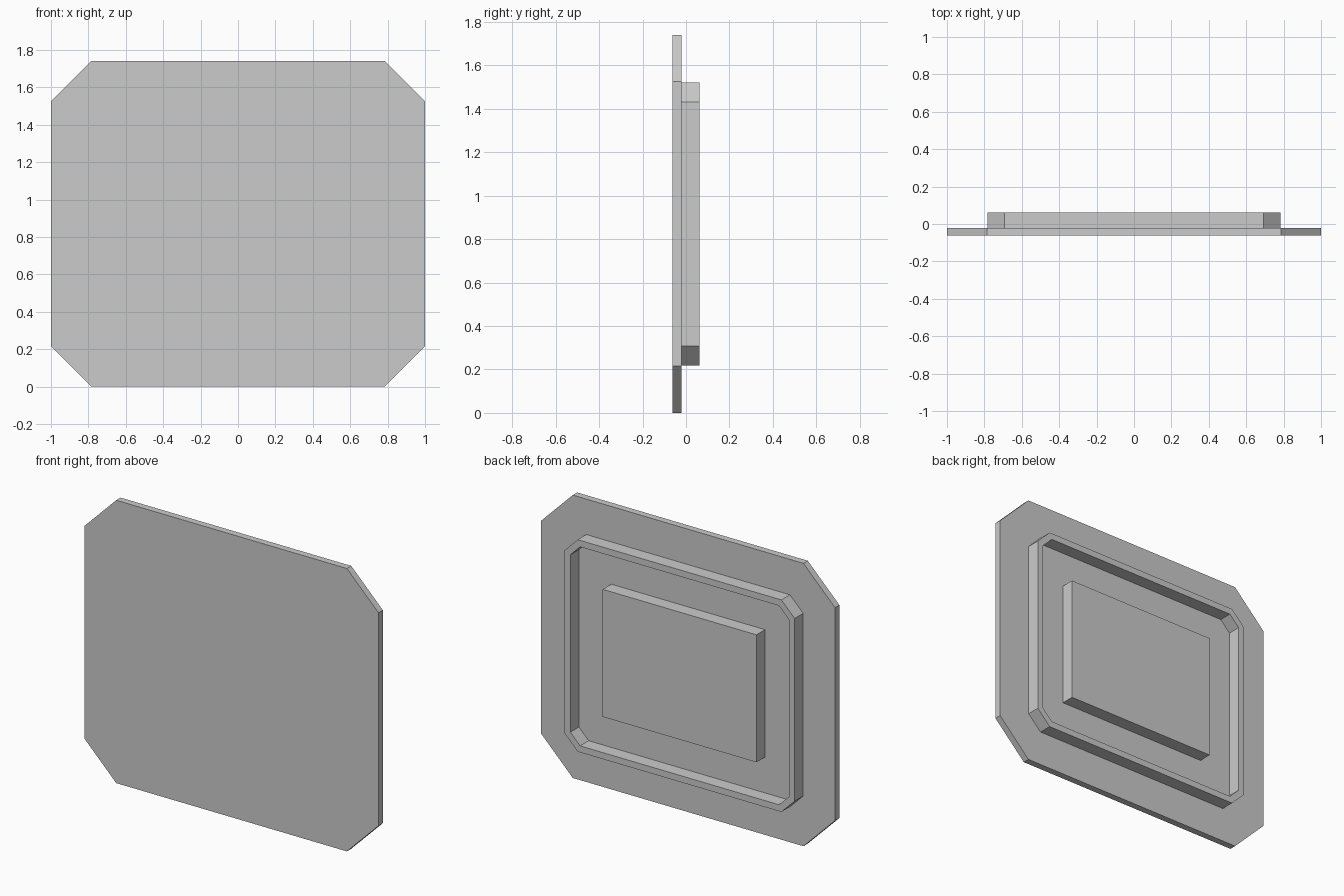
import bpy
import bmesh

cube = bpy.data.objects.get("Cube")
if cube:
    bpy.data.objects.remove(cube, do_unlink=True)

# Single grey finish
grey = bpy.data.materials.new("light_grey")
grey.use_nodes = True
colour = (0.6, 0.6, 0.6, 1.0)
grey.diffuse_color = colour
grey.node_tree.nodes["Principled BSDF"].inputs["Base Color"].default_value = colour

MID_Z = 0.87
FRONT, FACE, BACK = -0.0625, -0.0205, 0.0625


def outline(half_w, half_h, cut):
    """Rectangle outline with clipped corners, as (x, z) points."""
    if cut == 0:
        return [(-half_w, -half_h), (half_w, -half_h), (half_w, half_h), (-half_w, half_h)]
    w, h = half_w - cut, half_h - cut
    return [(-w, -half_h), (w, -half_h), (half_w, -h), (half_w, h),
            (w, half_h), (-w, half_h), (-half_w, h), (-half_w, -h)]


def panel(name, y0, y1, outer, inner=None):
    """Extrude an outline from y0 to y1, optionally with a matching hole."""
    bm = bmesh.new()

    def loop(points, y):
        return [bm.verts.new((x, y, z + MID_Z)) for x, z in points]

    def bridge(a, b):
        for i in range(len(a)):
            j = (i + 1) % len(a)
            bm.faces.new((a[i], a[j], b[j], b[i]))

    front, back = loop(outer, y0), loop(outer, y1)
    bridge(front, back)
    if inner:
        hole_front, hole_back = loop(inner, y0), loop(inner, y1)
        bridge(hole_front, hole_back)
        bridge(front, hole_front)
        bridge(back, hole_back)
    else:
        bm.faces.new(front)
        bm.faces.new(back)
    bmesh.ops.recalc_face_normals(bm, faces=bm.faces)
    mesh = bpy.data.meshes.new(name)
    bm.to_mesh(mesh)
    bm.free()
    mesh.materials.append(grey)
    obj = bpy.data.objects.new(name, mesh)
    bpy.context.collection.objects.link(obj)
    return obj


# Wide front plate with clipped corners
panel("front_plate", FRONT, FACE, outline(1.0, MID_Z, 0.215))

# Thin raised rim on the back
wall = 0.04
rim_w, rim_h, rim_cut = 0.783, 0.652, 0.09
panel("back_rim", FACE, BACK, outline(rim_w, rim_h, rim_cut),
      outline(rim_w - wall, rim_h - wall, rim_cut - wall * 0.586))

# Rectangular block in the middle of the rim
panel("centre_block", FACE, BACK, outline(0.523, 0.392, 0))
